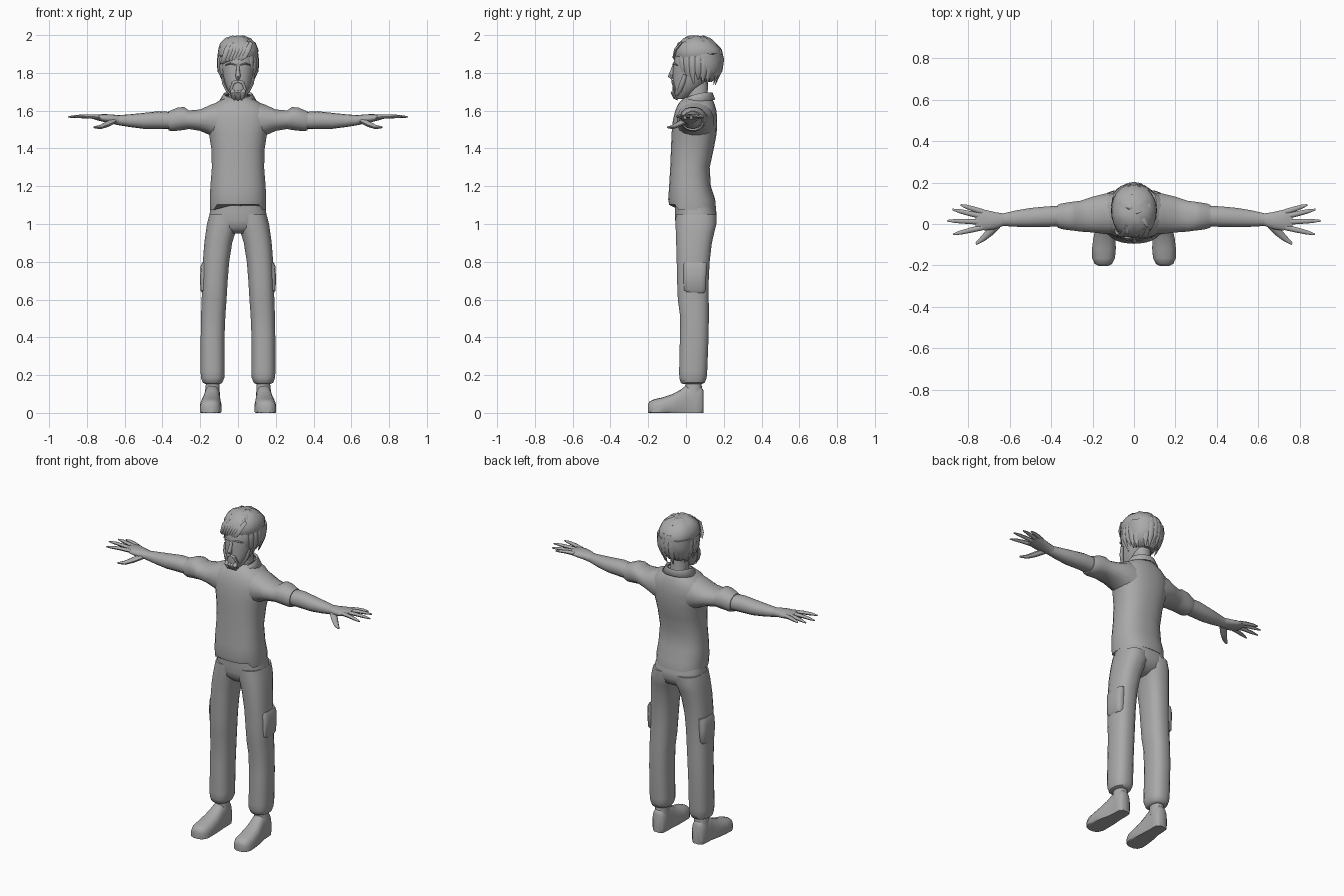
import bpy, bmesh, math, random
from mathutils import Vector

random.seed(4)
grey = bpy.data.materials.new("plain grey")
grey.diffuse_color = (0.4, 0.4, 0.4, 1)


def finish(name, bm, mirror=False, angle=45):
    bmesh.ops.recalc_face_normals(bm, faces=bm.faces)
    me = bpy.data.meshes.new(name)
    bm.to_mesh(me)
    bm.free()
    ob = bpy.data.objects.new(name, me)
    bpy.context.collection.objects.link(ob)
    me.materials.append(grey)
    bpy.ops.object.select_all(action='DESELECT')
    bpy.context.view_layer.objects.active = ob
    ob.select_set(True)
    bpy.ops.object.shade_smooth_by_angle(angle=math.radians(angle))
    if mirror:
        ob.modifiers.new("mirror", 'MIRROR')
    return ob


def skin(bm, rings):
    """Join rings of points into a capped skin."""
    rows = [[bm.verts.new(p) for p in r] for r in rings]
    n = len(rows[0])
    for a, b in zip(rows, rows[1:]):
        for i in range(n):
            bm.faces.new((a[i], a[(i + 1) % n], b[(i + 1) % n], b[i]))
    bm.faces.new(rows[0][::-1])
    bm.faces.new(rows[-1])


def loft(name, axis, secs, mirror=False, n=20, p=2.2, rule=None):
    """Sections are (position, min1, max1, min2, max2) along an axis."""
    rings = []
    for t, a0, a1, b0, b1 in secs:
        ring = []
        for i in range(n):
            th = math.tau * (i + 0.5) / n
            c, s = math.cos(th), math.sin(th)
            c = math.copysign(abs(c) ** (2 / p), c)
            s = math.copysign(abs(s) ** (2 / p), s)
            a = (a0 + a1) / 2 + c * (a1 - a0) / 2
            b = (b0 + b1) / 2 + s * (b1 - b0) / 2
            ring.append({'x': (t, a, b), 'y': (a, t, b), 'z': (a, b, t)}[axis])
        rings.append(ring)
    bm = bmesh.new()
    skin(bm, rings)
    if rule:
        for v in bm.verts:
            rule(v.co)
    return finish(name, bm, mirror)


def tube(bm, pts, radii, flat=1.0, up=(0, 0, 1), n=8):
    """Tapered tube; flat scales the thickness along 'up'."""
    pts = [Vector(q) for q in pts]
    rings = []
    for i, q in enumerate(pts):
        d = (pts[min(i + 1, len(pts) - 1)] - pts[max(i - 1, 0)]).normalized()
        side = d.cross(Vector(up)).normalized()
        u = side.cross(d)
        rings.append([q + radii[i] * (side * math.cos(math.tau * k / n)
                      + u * flat * math.sin(math.tau * k / n)) for k in range(n)])
    skin(bm, rings)


# Shirt body, with the front hem raised into a shallow notch
def hem(co):
    if co.z < 1.085 and co.y < -0.03 and abs(co.x) < 0.115:
        co.z = 1.102

loft("shirt_body", 'z', [
    (1.075, -.148, .148, -.09, .16), (1.13, -.15, .15, -.095, .155),
    (1.2, -.147, .147, -.09, .132), (1.3, -.139, .139, -.084, .126),
    (1.4, -.142, .142, -.08, .148), (1.48, -.155, .155, -.077, .163),
    (1.55, -.172, .172, -.07, .166), (1.6, -.165, .165, -.058, .162),
    (1.635, -.13, .13, -.042, .152), (1.66, -.085, .085, -.02, .14),
    (1.672, -.06, .06, 0, .125)], n=28, p=2.4, rule=hem)

# Sleeves and bare arms
loft("sleeve", 'x', [
    (.08, -.05, .15, 1.43, 1.655), (.14, -.05, .148, 1.465, 1.635),
    (.2, -.042, .133, 1.492, 1.607), (.26, -.038, .113, 1.502, 1.602),
    (.285, -.034, .11, 1.497, 1.62), (.32, -.03, .105, 1.493, 1.618),
    (.35, -.025, .1, 1.49, 1.604), (.368, -.018, .093, 1.495, 1.598)], True, 16)
loft("arm", 'x', [
    (.34, -.012, .09, 1.502, 1.592), (.42, -.015, .086, 1.503, 1.597),
    (.5, -.016, .078, 1.504, 1.588), (.57, -.014, .066, 1.513, 1.581),
    (.63, -.01, .052, 1.523, 1.576), (.655, -.012, .05, 1.528, 1.576)], True, 14)

# Hands
loft("palm", 'x', [
    (.63, -.01, .052, 1.524, 1.576), (.67, -.026, .058, 1.532, 1.58),
    (.71, -.032, .068, 1.54, 1.582), (.745, -.03, .074, 1.549, 1.579),
    (.765, -.027, .07, 1.555, 1.575)], True, 14)
bm = bmesh.new()
for y0, x1, y1 in ((.058, .835, .092), (.036, .875, .07), (.01, .9, .016), (-.016, .872, -.05)):
    pts = [(.73 + (x1 - .73) * f, y0 + (y1 - y0) * f, 1.566 + .004 * math.sin(f * 3)) for f in (0, .4, .75, 1)]
    tube(bm, pts, (.014, .0125, .01, .004), .85)
tube(bm, [(.66, -.005, 1.545), (.695, -.04, 1.527), (.73, -.072, 1.513), (.762, -.096, 1.512)],
     (.02, .019, .014, .006), .8)
finish("fingers", bm, True)

# Trousers: hips, legs with gathered cuffs, side pockets
loft("trouser_hips", 'z', [
    (.95, -.05, .05, -.02, .09), (.98, -.13, .13, -.05, .148),
    (1.02, -.155, .155, -.058, .162), (1.06, -.15, .15, -.058, .163),
    (1.12, -.14, .14, -.06, .14)], n=28, p=2.5)
loft("trouser_leg", 'z', [
    (.153, .094, .172, -.018, .085), (.16, .083, .188, -.028, .1),
    (.185, .072, .196, -.036, .11), (.22, .071, .199, -.037, .113),
    (.4, .071, .198, -.033, .12), (.52, .066, .196, -.033, .122),
    (.6, .06, .193, -.044, .121), (.7, .054, .19, -.048, .121),
    (.8, .046, .187, -.05, .126), (.9, .03, .179, -.053, .138),
    (.96, .012, .171, -.055, .152), (1.0, -.005, .165, -.056, .162),
    (1.05, -.005, .152, -.055, .162)], True, 20, 2.5)
loft("side_pocket", 'z', [
    (.635, .15, .19, .005, .095), (.65, .14, .2, -.012, .106),
    (.72, .14, .201, -.014, .108), (.775, .14, .199, -.014, .11),
    (.795, .14, .19, -.012, .11)], True, 12, 4)


# Shoes with flat soles
def sole(co):
    co.z = max(co.z, 0)

loft("shoe", 'y', [
    (-.202, .125, .17, -.01, .045), (-.192, .105, .19, -.03, .062),
    (-.165, .091, .202, -.04, .073), (-.12, .087, .203, -.04, .083),
    (-.07, .088, .197, -.04, .1), (-.03, .091, .188, -.04, .122),
    (0, .094, .181, -.04, .145), (.05, .094, .178, -.04, .15),
    (.08, .097, .175, -.04, .14), (.092, .11, .163, -.02, .12)], True, 18, 2.6, sole)
loft("ankle", 'z', [(.09, .095, .178, -.01, .088), (.18, .098, .168, 0, .08)], True, 14)

# Neck and collar
loft("neck", 'z', [(1.62, -.06, .06, .0, .13), (1.68, -.05, .05, .008, .115),
                   (1.8, -.052, .052, .0, .12)], n=16)
bm = bmesh.new()
prev = None
for i in range(10):
    f = i / 9
    th = -1.25 + f * (1.25 + math.pi / 2)
    c, s = math.cos(th), math.sin(th)
    tip = max(0, 1 - f * 4)
    row = [bm.verts.new(q) for q in (
        (.062 * c, .065 + .066 * s, 1.655 + .034 * min(1, f * 2)),
        (.076 * c, .065 + .076 * s, 1.662 + .033 * min(1, f * 2)),
        (.1 * c + .035 * tip, .063 + .092 * s - .008 * tip, 1.644 + .016 * f - .01 * tip))]
    if prev:
        for k in range(2):
            bm.faces.new((prev[k], prev[k + 1], row[k + 1], row[k]))
    prev = row
collar = finish("collar", bm, True)
sol = collar.modifiers.new("thickness", 'SOLIDIFY')
sol.thickness = .009

# Head and face
loft("head", 'z', [
    (1.662, -.022, .022, -.052, -.01), (1.68, -.038, .038, -.068, .02),
    (1.705, -.054, .054, -.073, .06), (1.74, -.07, .07, -.071, .1),
    (1.78, -.082, .082, -.07, .13), (1.84, -.09, .09, -.068, .16),
    (1.9, -.094, .094, -.06, .165), (1.95, -.075, .075, -.03, .14),
    (1.975, -.04, .04, 0, .1)], n=24)
bm = bmesh.new()
tube(bm, [(0, -.062, 1.845), (0, -.073, 1.81), (0, -.082, 1.782), (0, -.07, 1.768)],
     (.007, .01, .014, .008), 1, (0, 1, 0))
finish("nose", bm)
bm = bmesh.new()
tube(bm, [(.012, -.069, 1.842), (.04, -.064, 1.85), (.068, -.045, 1.84)], (.004, .007, .003), .7)
finish("eyebrow", bm, True)
bm = bmesh.new()
tube(bm, [(.0, -.073, 1.756), (.025, -.069, 1.748), (.038, -.06, 1.715), (.02, -.064, 1.685)],
     (.007, .009, .009, .006), .8, (0, 1, 0))
for x in (.006, .028):
    tube(bm, [(x, -.06, 1.712), (x, -.072, 1.695), (x * .8, -.06, 1.668), (x * .6, -.043, 1.656)],
         (.01, .014, .011, .003), .7, (0, 1, .3))
tube(bm, [(.084, -.005, 1.79), (.076, -.02, 1.745), (.058, -.035, 1.705), (.035, -.05, 1.68)],
     (.01, .014, .012, .006), .6, (1, 0, 0))
finish("beard", bm, True)

# Hair: crown, back mass and layered locks
def rough(co):
    co.z += random.uniform(-.005, .004)
    co.x += random.uniform(-.003, .003)
    co.y += random.uniform(-.003, .003)

loft("hair_crown", 'z', [
    (1.88, -.1, .1, -.058, .19), (1.895, -.108, .108, -.064, .194),
    (1.925, -.107, .107, -.062, .184), (1.955, -.094, .094, -.044, .163),
    (1.98, -.068, .068, -.015, .13), (1.995, -.032, .032, .015, .09)], n=22, rule=rough)
loft("hair_back", 'z', [
    (1.755, -.06, .06, .05, .135), (1.785, -.09, .09, .02, .168),
    (1.82, -.103, .103, .005, .188), (1.86, -.108, .108, 0, .197),
    (1.9, -.107, .107, 0, .194)], n=22, rule=rough)
bm = bmesh.new()
for i in range(19):     # hanging locks round the sides and nape
    th = math.radians(-48 + i * 276 / 18)
    c, s = math.cos(th), math.sin(th)
    side = max(0, -s)
    low = 1.755 + random.uniform(-.018, .015) - .02 * side
    out = Vector((c, s, 0))
    mid = Vector((0, .068, 0))

    def at(rx, ry, z):
        return mid + Vector((rx * c, ry * s, z))
    tube(bm, [at(.092, .118, 1.925), at(.104, .126, 1.87), at(.102, .118, 1.81), at(.078, .09, low)],
         (.008, .02, .018, .003), .45, out, 6)
for i in range(7):      # fringe swept across the forehead
    x = .06 - i * .018
    z = 1.885 - .003 * i
    tube(bm, [(x + .01, -.022, 1.962), (x - .008, -.055, 1.925), (x - .028, -.064 + .002 * i, z),
              (max(x - .05, -.095), -.06 + .006 * i, z - .02)],
         (.01, .017, .014, .003), .5, (0, -1, .4), 6)
for i in range(9):      # tousled tufts over the top
    a = i * 2.4
    r = .022 + .006 * i
    x, y = r * math.cos(a), .055 + r * 1.15 * math.sin(a)
    z = 1.992 - 5.5 * r * r
    tube(bm, [(x * .6, y + .025, z - .004), (x, y, z), (x * 1.3 + .008, y - .035, z - .014)],
         (.006, .018, .003), .5, (0, 0, 1), 6)
finish("hair_locks", bm)
